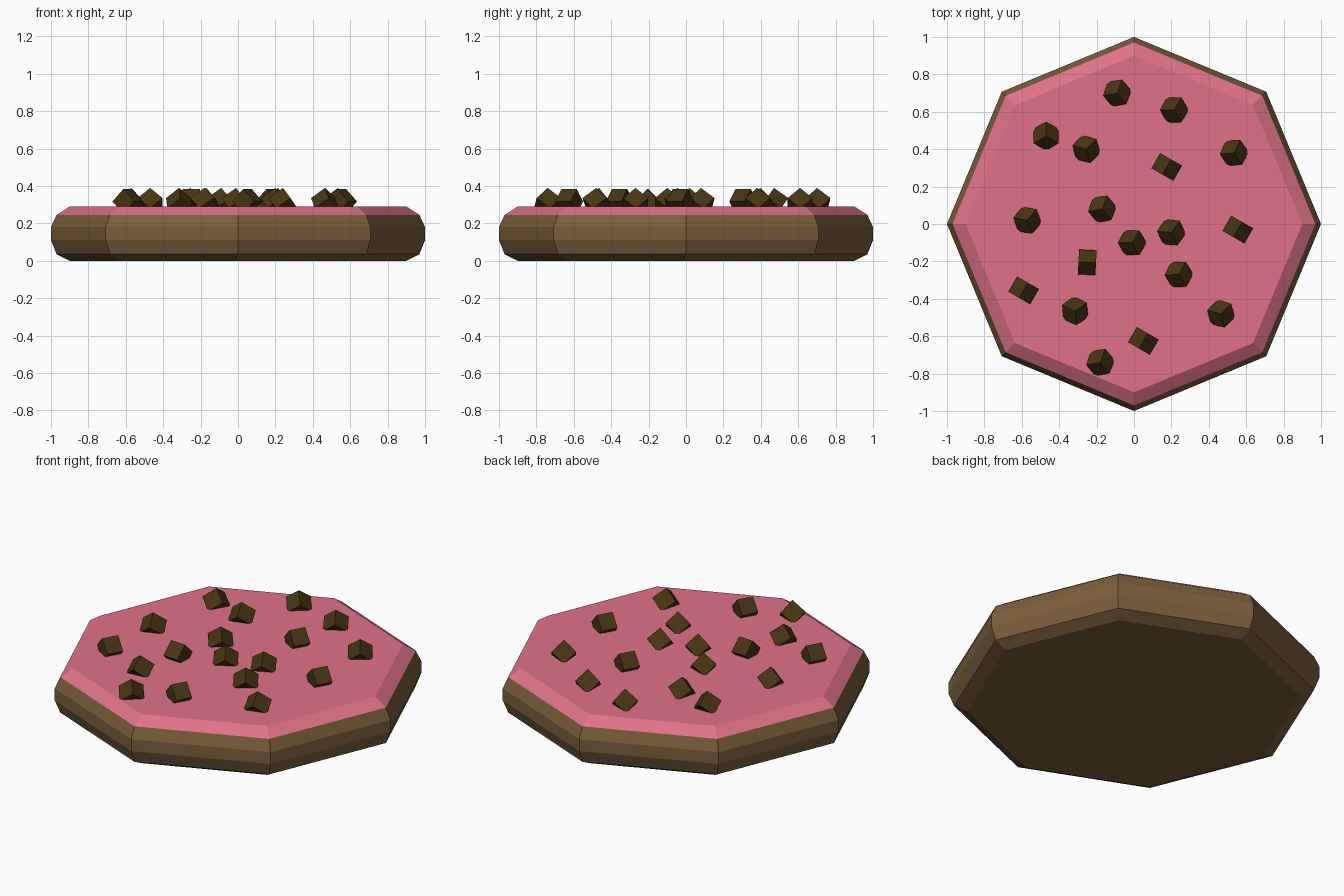
import bpy, bmesh, math
from mathutils import Matrix, Vector

if "Cube" in bpy.data.objects:
    bpy.data.objects.remove(bpy.data.objects["Cube"])


def material(name, rgb):
    m = bpy.data.materials.new(name)
    m.diffuse_color = (*rgb, 1)
    m.use_nodes = True
    m.node_tree.nodes["Principled BSDF"].inputs["Base Color"].default_value = m.diffuse_color
    return m


biscuit = material("biscuit brown", (0.195, 0.115, 0.045))
icing = material("pink icing", (0.74, 0.17, 0.245))
chocolate = material("dark chocolate", (0.065, 0.036, 0.006))


def make_object(name, bm, mats):
    bmesh.ops.recalc_face_normals(bm, faces=bm.faces)
    mesh = bpy.data.meshes.new(name)
    bm.to_mesh(mesh)
    bm.free()
    for m in mats:
        mesh.materials.append(m)
    ob = bpy.data.objects.new(name, mesh)
    bpy.context.collection.objects.link(ob)
    return ob


# Cookie: octagonal stack of rings with rounded rim, iced on top
profile = [(0.90, 0.0), (0.97, 0.035), (1.0, 0.11),
           (1.0, 0.18), (0.97, 0.245), (0.90, 0.29)]
SIDES = 8
bm = bmesh.new()
rings = []
for r, z in profile:
    rings.append([bm.verts.new((r * math.cos(math.tau * i / SIDES),
                                r * math.sin(math.tau * i / SIDES), z))
                  for i in range(SIDES)])
for a, b in zip(rings, rings[1:]):
    for i in range(SIDES):
        j = (i + 1) % SIDES
        bm.faces.new((a[i], a[j], b[j], b[i]))
bm.faces.new(rings[0][::-1])
bm.faces.new(rings[-1])
for f in bm.faces:
    f.material_index = 1 if f.calc_center_median().z > 0.25 else 0
make_object("cookie", bm, [biscuit, icing])

# Chocolate chips: cubes sunk into the icing, (x, y, turn in degrees)
corner_up = [(-0.09, 0.70, 130), (0.215, 0.61, 120), (-0.47, 0.47, 150),
             (-0.255, 0.40, 105), (0.535, 0.38, 125), (-0.57, 0.02, 110),
             (-0.17, 0.08, 130), (-0.01, -0.10, 120), (0.20, -0.045, 115),
             (0.24, -0.27, 122), (-0.315, -0.465, 95), (0.465, -0.48, 105),
             (-0.18, -0.74, 130)]
edge_up = [(0.175, 0.305, 150), (0.555, -0.03, 150), (-0.59, -0.355, 150),
           (0.05, -0.625, 150), (-0.25, -0.205, 87)]
SIZE = 0.094

# Base poses with one upper face leaning towards +x
to_corner = Vector((1, 1, 1)).rotation_difference(Vector((0, 0, 1))).to_matrix()
lean = to_corner @ Vector((1, 0, 0))
pose_corner = Matrix.Rotation(-math.atan2(lean.y, lean.x), 3, 'Z') @ to_corner
pose_edge = Matrix.Rotation(math.radians(45), 3, 'Y')

bm = bmesh.new()
for chips, pose, z in ((corner_up, pose_corner, 0.308), (edge_up, pose_edge, 0.317)):
    for x, y, turn in chips:
        rot = Matrix.Rotation(math.radians(turn), 3, 'Z') @ pose
        bmesh.ops.create_cube(bm, size=SIZE,
                              matrix=Matrix.Translation((x, y, z)) @ rot.to_4x4())
make_object("chocolate_chips", bm, [chocolate])
